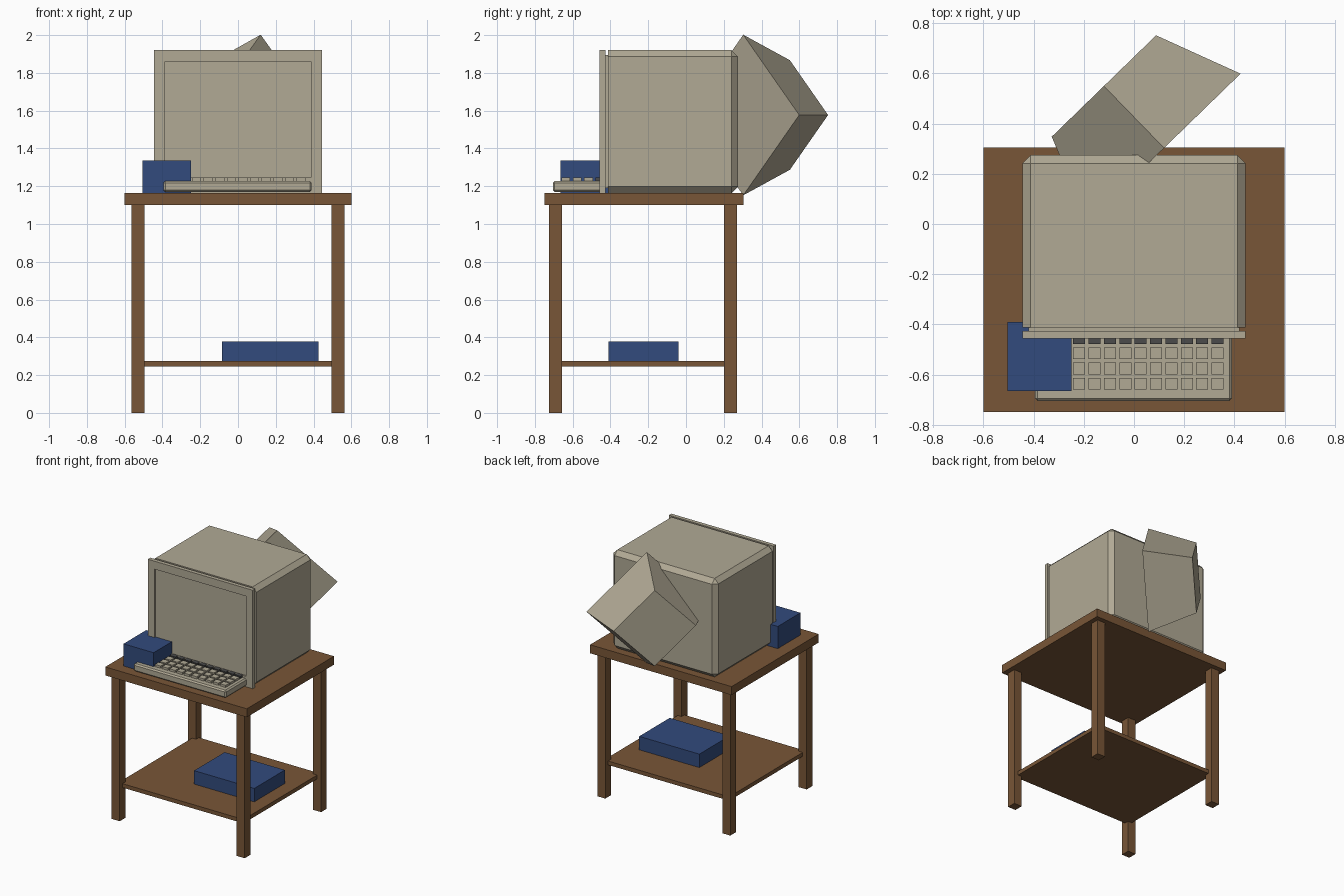
import bpy, bmesh
from mathutils import Matrix, Vector

if "Cube" in bpy.data.objects:
    bpy.data.objects.remove(bpy.data.objects["Cube"])


def material(name, colour):
    m = bpy.data.materials.new(name)
    m.use_nodes = True
    m.diffuse_color = (*colour, 1)
    m.node_tree.nodes["Principled BSDF"].inputs["Base Color"].default_value = (*colour, 1)
    return m


BEIGE = material("beige plastic", (0.44, 0.40, 0.30))
WOOD = material("brown wood", (0.19, 0.093, 0.038))
BLUE = material("dark blue", (0.032, 0.07, 0.205))
GREY = material("dark grey", (0.07, 0.07, 0.07))


def finish(bm, name, mat):
    bmesh.ops.recalc_face_normals(bm, faces=bm.faces)
    mesh = bpy.data.meshes.new(name)
    bm.to_mesh(mesh)
    bm.free()
    mesh.materials.append(mat)
    ob = bpy.data.objects.new(name, mesh)
    bpy.context.collection.objects.link(ob)
    return ob


def add_box(bm, x, y, z):
    """Box spanning the given (low, high) ranges."""
    spans = (x, y, z)
    mid = Vector([(a + b) / 2 for a, b in spans])
    size = [b - a for a, b in spans]
    bmesh.ops.create_cube(bm, size=1, matrix=Matrix.Translation(mid) @ Matrix.Diagonal((*size, 1)))


def box(name, x, y, z, mat):
    bm = bmesh.new()
    add_box(bm, x, y, z)
    return finish(bm, name, mat)


# Table
TOP = 1.165
box("table_top", (-0.6, 0.6), (-0.75, 0.305), (1.1, TOP), WOOD)
box("table_shelf", (-0.53, 0.53), (-0.69, 0.235), (0.245, 0.275), WOOD)
for side, x in (("right", -0.53), ("left", 0.53)):
    for end, y in (("front", -0.69), ("back", 0.235)):
        box(f"{end}_{side}_leg", (x - 0.034, x + 0.034), (y - 0.034, y + 0.034), (0, 1.1), WOOD)

# Blue boxes
box("lower_box", (-0.085, 0.425), (-0.41, -0.04), (0.275, 0.378), BLUE)
box("upper_box", (-0.505, -0.25), (-0.665, -0.39), (TOP, 1.335), BLUE)

# Monitor bezel with a shallow recessed screen
bm = bmesh.new()
add_box(bm, (-0.445, 0.445), (-0.457, -0.427), (TOP, 1.92))
bm.normal_update()
front = min(bm.faces, key=lambda f: f.calc_center_median().y)
bmesh.ops.inset_individual(bm, faces=[front], thickness=0.082)
for v in front.verts:
    v.co.z += 0.022 if v.co.z < 1.5 else -0.003
ring = bmesh.ops.extrude_discrete_faces(bm, faces=[front])["faces"]
bmesh.ops.translate(bm, vec=(0, 0.012, 0), verts=ring[0].verts[:])
finish(bm, "screen_bezel", BEIGE)

# Monitor body, chamfered on the long and back edges, joined to the bezel by a neck
bm = bmesh.new()
add_box(bm, (-0.445, 0.445), (-0.412, 0.275), (TOP, 1.92))
edges = [e for e in bm.edges if max(v.co.y for v in e.verts) > 0]
bmesh.ops.bevel(bm, geom=edges, offset=0.033, segments=1, affect="EDGES")
finish(bm, "monitor_body", BEIGE)
box("bezel_neck", (-0.42, 0.42), (-0.43, -0.40), (TOP + 0.025, 1.895), BEIGE)

# Tapered four-sided tube housing, standing on edge and turned sideways
base, tip = Vector((0.12, 0.303, 1.577)), Vector((-0.12, 0.55, 1.577))
axis = (tip - base).normalized()
up = Vector((0, 0, 1))
turn = Matrix((up.cross(axis), axis.cross(up.cross(axis)), axis)).transposed().to_4x4()
bm = bmesh.new()
bmesh.ops.create_cone(bm, cap_ends=True, segments=4, radius1=0.425, radius2=0.29,
                      depth=(tip - base).length,
                      matrix=Matrix.Translation((base + tip) / 2) @ turn)
finish(bm, "tube_housing", BEIGE)

# Keyboard
bm = bmesh.new()
add_box(bm, (-0.395, 0.39), (-0.705, -0.425), (1.17, 1.228))
bmesh.ops.bevel(bm, geom=bm.edges[:], offset=0.01, segments=1, affect="EDGES")
finish(bm, "keyboard_case", BEIGE)


def key_row(name, y, mat):
    bm = bmesh.new()
    for col in range(12):
        x = 0.333 - col * 0.0613
        add_box(bm, (x - 0.024, x + 0.024), (y - 0.023, y + 0.023), (1.22, 1.245))
    finish(bm, name, mat)


for row in range(3):
    key_row(f"key_row_{row + 1}", -0.636 + row * 0.06, BEIGE)
key_row("function_key_row", -0.456, GREY)
